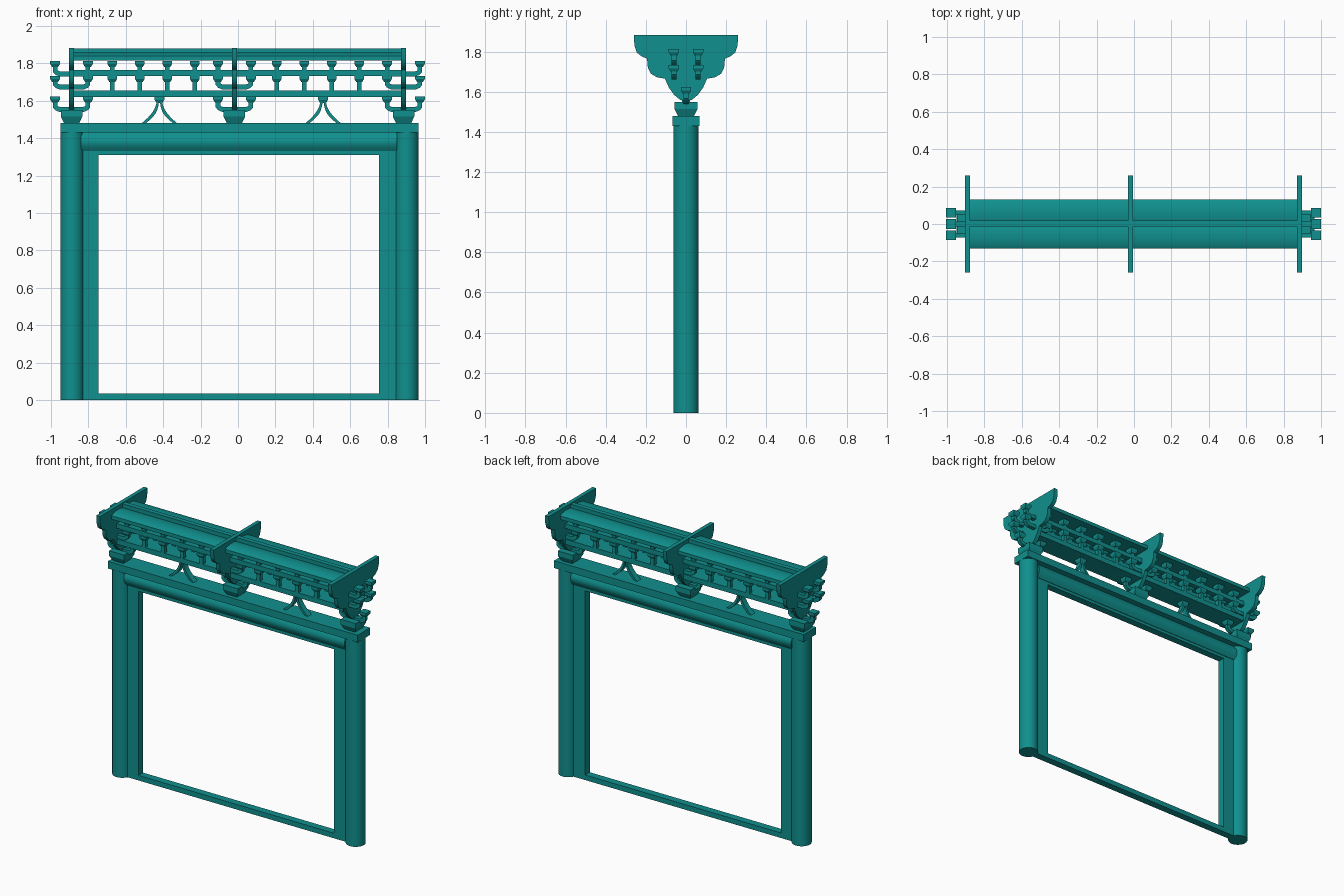
import bpy, bmesh, math
from mathutils import Matrix

cube = bpy.data.objects.get("Cube")
if cube:
    bpy.data.objects.remove(cube, do_unlink=True)

teal = bpy.data.materials.new("teal_paint")
teal.use_nodes = True
color = (0.005, 0.28, 0.27, 1)
teal.diffuse_color = color
teal.node_tree.nodes["Principled BSDF"].inputs["Base Color"].default_value = color


def finish(name, bm):
    bmesh.ops.recalc_face_normals(bm, faces=bm.faces)
    mesh = bpy.data.meshes.new(name)
    bm.to_mesh(mesh)
    bm.free()
    mesh.materials.append(teal)
    ob = bpy.data.objects.new(name, mesh)
    bpy.context.collection.objects.link(ob)
    bpy.ops.object.select_all(action='DESELECT')
    ob.select_set(True)
    bpy.context.view_layer.objects.active = ob
    bpy.ops.object.shade_smooth_by_angle(angle=math.radians(35))
    return ob


def add_box(bm, x0, x1, y0, y1, z0, z1):
    size = Matrix.Diagonal((x1 - x0, y1 - y0, z1 - z0, 1))
    mid = Matrix.Translation(((x0 + x1) / 2, (y0 + y1) / 2, (z0 + z1) / 2))
    bmesh.ops.create_cube(bm, size=1, matrix=mid @ size)


def box(name, *bounds):
    bm = bmesh.new()
    add_box(bm, *bounds)
    return finish(name, bm)


def add_prism(bm, points, axis, a, b):
    """Extrude a 2D outline along x (points are y, z) or y (points are x, z)."""
    def place(p, t):
        return (t, p[0], p[1]) if axis == 'x' else (p[0], t, p[1])
    face = bm.faces.new([bm.verts.new(place(p, a)) for p in points])
    moved = bmesh.ops.extrude_face_region(bm, geom=[face])["geom"]
    shift = (b - a, 0, 0) if axis == 'x' else (0, b - a, 0)
    bmesh.ops.translate(bm, vec=shift,
                        verts=[v for v in moved if isinstance(v, bmesh.types.BMVert)])


def add_block(bm, x, y, z, w, h, foot=0.6):
    """Square bearing block with a tapered lower half."""
    half, low = w / 2, w / 2 * foot
    add_box(bm, x - half, x + half, y - half, y + half, z + h / 2, z + h)
    rings = [[bm.verts.new((x + sx * r, y + sy * r, zz))
              for sx, sy in ((-1, -1), (1, -1), (1, 1), (-1, 1))]
             for r, zz in ((low, z), (half, z + h / 2))]
    bm.faces.new(rings[0])
    bm.faces.new(rings[1])
    for i in range(4):
        j = (i + 1) % 4
        bm.faces.new((rings[0][i], rings[0][j], rings[1][j], rings[1][i]))


def mirrored(half):
    return half + [(-a, z) for a, z in reversed(half) if a != 0]


# Columns
for name, x in (("right_column", -0.887), ("left_column", 0.902)):
    bm = bmesh.new()
    bmesh.ops.create_cone(bm, cap_ends=True, segments=32, radius1=0.063, radius2=0.063,
                          depth=1.43, matrix=Matrix.Translation((x, 0, 0.715)))
    finish(name, bm)

# Door frame
box("right_jamb", -0.83, -0.745, -0.025, 0.025, 0, 1.33)
box("left_jamb", 0.755, 0.845, -0.025, 0.025, 0, 1.33)
box("frame_head", -0.745, 0.755, -0.025, 0.025, 1.31, 1.335)
box("sill", -0.83, 0.845, -0.025, 0.025, 0, 0.035)

# Bulging lintel and the flat plate above it
bm = bmesh.new()
outline = [(0.028 + 0.022 * math.sin(math.pi * i / 10), 1.33 + 0.01 * i) for i in range(11)]
add_prism(bm, mirrored(outline), 'x', -0.84, 0.85)
finish("lintel", bm)
box("top_plate", -0.95, 0.965, -0.068, 0.068, 1.43, 1.48)

# Bracket sets
CENTRES = {"right": -0.89, "middle": -0.019, "left": 0.885}
ROWS = (-0.06, 0.06)
TIERS = [(0, 1.54, 1.59)] + [(y, a, b) for y in ROWS for a, b in ((1.66, 1.70), (1.73, 1.78))]
fin_half = [(0, 1.55), (0.03, 1.56), (0.06, 1.585), (0.085, 1.62), (0.105, 1.665),
            (0.145, 1.672), (0.175, 1.69), (0.19, 1.72), (0.194, 1.765),
            (0.22, 1.775), (0.245, 1.795), (0.257, 1.83), (0.26, 1.883)]
for side, cx in CENTRES.items():
    bm = bmesh.new()
    add_block(bm, cx, 0, 1.48, 0.115, 0.07, 0.7)
    finish(side + "_base_block", bm)

    bm = bmesh.new()
    add_prism(bm, [(y, z) for y, z in mirrored(fin_half)], 'x', cx - 0.014, cx + 0.014)
    finish(side + "_scalloped_fin", bm)

    bm = bmesh.new()
    for y, z0, z1 in TIERS:
        half = [(0.065, z0), (0.088, z0 + 0.01), (0.1, z0 + 0.025),
                (0.1, z1), (0.075, z1), (0.075, z0 + 0.032), (0.06, z0 + 0.026)]
        arm = [(cx + a, z) for a, z in mirrored(half)]
        add_prism(bm, arm, 'y', y - 0.013, y + 0.013)
    finish(side + "_bracket_arms", bm)

    bm = bmesh.new()
    for y, z0, z1 in TIERS:
        for s in (-1, 1):
            add_block(bm, cx + s * 0.088, y, z1, 0.052, 0.033)
    finish(side + "_bracket_blocks", bm)

# Horizontal rails
X0, X1 = -0.88, 0.885
box("lower_rail", X0, X1, -0.073, 0.073, 1.62, 1.655)
for name, y in zip(("front", "back"), ROWS):
    box(name + "_upper_rail", X0, X1, y - 0.018, y + 0.018, 1.733, 1.765)

    # Small blocks on short posts between the bracket sets
    bm = bmesh.new()
    for start in (-0.672, 0.207):
        for i in range(4):
            x = start + 0.147 * i
            for foot, top in ((1.65, 1.70), (1.76, 1.78)):
                add_box(bm, x - 0.013, x + 0.013, y - 0.013, y + 0.013, foot, top)
                add_block(bm, x, y, top, 0.052, 0.033)
    finish(name + "_small_blocks", bm)

# Eave boards on each side of the ridge rail
for name, s in (("front", -1), ("back", 1)):
    bm = bmesh.new()
    board = [(s * 0.012, 1.815), (s * 0.132, 1.815), (s * 0.132, 1.84), (s * 0.115, 1.85),
             (s * 0.07, 1.857), (s * 0.03, 1.855), (s * 0.012, 1.85)]
    add_prism(bm, board, 'x', X0, X1)
    finish(name + "_eave_board", bm)
box("ridge_rail", X0, X1, -0.014, 0.018, 1.815, 1.878)

# Curved forked struts
for name, cx in (("right_strut", -0.42), ("left_strut", 0.455)):
    bm = bmesh.new()
    for s in (-1, 1):
        path = [(0.004 + 0.08 * t ** 1.9, 1.60 - 0.12 * t) for t in (i / 8 for i in range(9))]
        outer = [(cx + s * (a + 0.011), z) for a, z in path]
        inner = [(cx + s * max(a - 0.011 * t, 0), z - 0.014 * min(t, 1 - t))
                 for (a, z), t in zip(path, (i / 8 for i in range(9)))]
        add_prism(bm, outer + inner[::-1], 'y', -0.02, 0.02)
    add_block(bm, cx, 0, 1.588, 0.052, 0.034)
    finish(name, bm)
